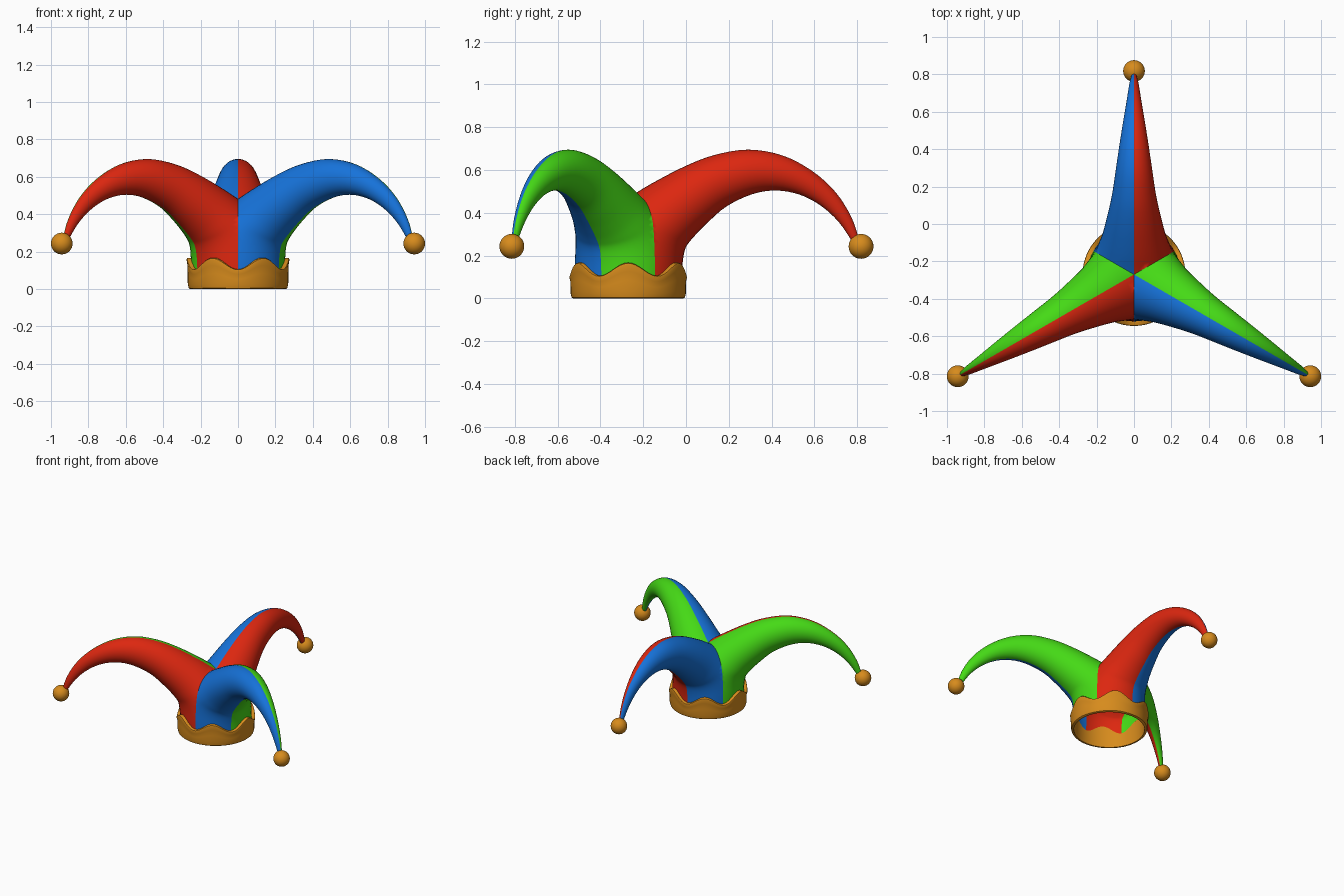
import bpy, bmesh, math
from mathutils import Matrix, Vector

if "Cube" in bpy.data.objects:
    bpy.data.objects.remove(bpy.data.objects["Cube"])

CY = -0.27  # the crown axis sits at y = CY


def material(name, rgb):
    m = bpy.data.materials.new(name)
    m.diffuse_color = (*rgb, 1)
    m.use_nodes = True
    m.node_tree.nodes["Principled BSDF"].inputs["Base Color"].default_value = m.diffuse_color
    return m


RED = material("red cloth", (0.72, 0.02, 0.005))
BLUE = material("blue cloth", (0.008, 0.17, 0.70))
GREEN = material("green cloth", (0.06, 0.70, 0.008))
GOLD = material("gold", (0.68, 0.26, 0.012))


def finish(bm, name, mats, angle):
    me = bpy.data.meshes.new(name)
    bm.to_mesh(me)
    bm.free()
    ob = bpy.data.objects.new(name, me)
    bpy.context.collection.objects.link(ob)
    for m in mats:
        me.materials.append(m)
    bpy.ops.object.select_all(action='DESELECT')
    ob.select_set(True)
    bpy.context.view_layer.objects.active = ob
    bpy.ops.object.shade_smooth_by_angle(angle=math.radians(angle))
    return ob


# Horn sections: top radius, top z, bottom radius, bottom z, half width
SECTIONS = [
    (-.250, .010, .250, .010, .250),
    (-.250, .150, .252, .130, .250),
    (-.210, .320, .258, .195, .235),
    (-.110, .420, .268, .235, .212),
    (.000, .472, .285, .262, .190),
    (.110, .537, .315, .297, .167),
    (.260, .615, .370, .353, .142),
    (.400, .669, .460, .430, .117),
    (.560, .695, .580, .487, .096),
    (.720, .668, .690, .504, .076),
    (.860, .595, .800, .485, .056),
    (.970, .495, .900, .433, .038),
    (1.045, .375, .985, .355, .025),
    (1.083, .260, 1.055, .253, .012),
]


def smooth_rows(rows, steps):
    # Catmull-Rom interpolation through the sections
    vs = [Vector(r) for r in rows]
    pts = [vs[0] * 2 - vs[1]] + vs + [vs[-1] * 2 - vs[-2]]
    out = []
    for i in range(1, len(pts) - 2):
        a, b, c, d = pts[i - 1:i + 3]
        for k in range(steps):
            t = k / steps
            out.append((b * 2 + (c - a) * t + (a * 2 - b * 5 + c * 4 - d) * t * t
                        + (b * 3 - a - c * 3 + d) * t ** 3) * 0.5)
    return out + [vs[-1]]


def half_horn(side):
    # Half tube along +x, trimmed at the valley plane 60 degrees away
    bm = bmesh.new()
    n = 20
    grid = []
    for tx, tz, bx, bz, w in smooth_rows(SECTIONS, 4):
        row = []
        for j in range(n + 1):
            a = math.pi * j / n
            c, s = math.cos(a), math.sin(a)
            row.append(bm.verts.new(((tx + bx) / 2 + c * (tx - bx) / 2, side * w * s,
                                     (tz + bz) / 2 + c * (tz - bz) / 2)))
        grid.append(row)
    for r0, r1 in zip(grid, grid[1:]):
        for j in range(n):
            f = (r0[j], r0[j + 1], r1[j + 1], r1[j])
            bm.faces.new(f if side < 0 else f[::-1])
    bmesh.ops.bisect_plane(bm, geom=bm.verts[:] + bm.edges[:] + bm.faces[:], dist=1e-5,
                           plane_co=(0, 0, 0), plane_no=(math.sqrt(3) / 2, -side * 0.5, 0),
                           clear_inner=True)
    return bm


# Cloth cap: three horns, each split into two colours
cap = bmesh.new()
for deg, right, left in ((90, 0, 1), (210, 2, 0), (330, 1, 2)):
    for side, idx in ((-1, right), (1, left)):
        # right/left are seen looking outwards along the horn
        if deg == 210:
            idx = 0 if side > 0 else 2
        part = half_horn(side)
        part.transform(Matrix.Translation((0, CY, 0)) @ Matrix.Rotation(math.radians(deg), 4, 'Z'))
        for f in part.faces:
            f.material_index = idx
        tmp = bpy.data.meshes.new("tmp")
        part.to_mesh(tmp)
        part.free()
        cap.from_mesh(tmp)
        bpy.data.meshes.remove(tmp)
bmesh.ops.remove_doubles(cap, verts=cap.verts[:], dist=2e-4)
finish(cap, "cloth_cap", (RED, BLUE, GREEN), 45)

# Gold band with six waves along its top edge: (radius, height fraction)
PROFILE = [(.247, 0), (.258, 0), (.264, .03), (.269, .2), (.269, .5), (.270, .75),
           (.275, .93), (.273, .98), (.268, 1), (.247, 1)]
band = bmesh.new()
N = 96
rings = []
for i in range(N):
    a = 2 * math.pi * i / N
    top = 0.136 + 0.031 * math.cos(6 * a)
    rings.append([band.verts.new((r * math.cos(a), CY + r * math.sin(a), h * top))
                  for r, h in PROFILE])
P = len(PROFILE)
for i in range(N):
    p, q = rings[i], rings[(i + 1) % N]
    for j in range(P):
        k = (j + 1) % P
        band.faces.new((p[j], q[j], q[k], p[k]))
bmesh.ops.recalc_face_normals(band, faces=band.faces[:])
finish(band, "wavy_band", (GOLD,), 40)

# Bells at the horn tips
for name, deg in (("back_bell", 90), ("left_bell", 210), ("right_bell", 330)):
    a = math.radians(deg)
    bell = bmesh.new()
    bmesh.ops.create_uvsphere(bell, u_segments=32, v_segments=16, radius=0.058)
    bell.transform(Matrix.Translation((1.088 * math.cos(a), CY + 1.088 * math.sin(a), 0.243)))
    finish(bell, name, (GOLD,), 60)
